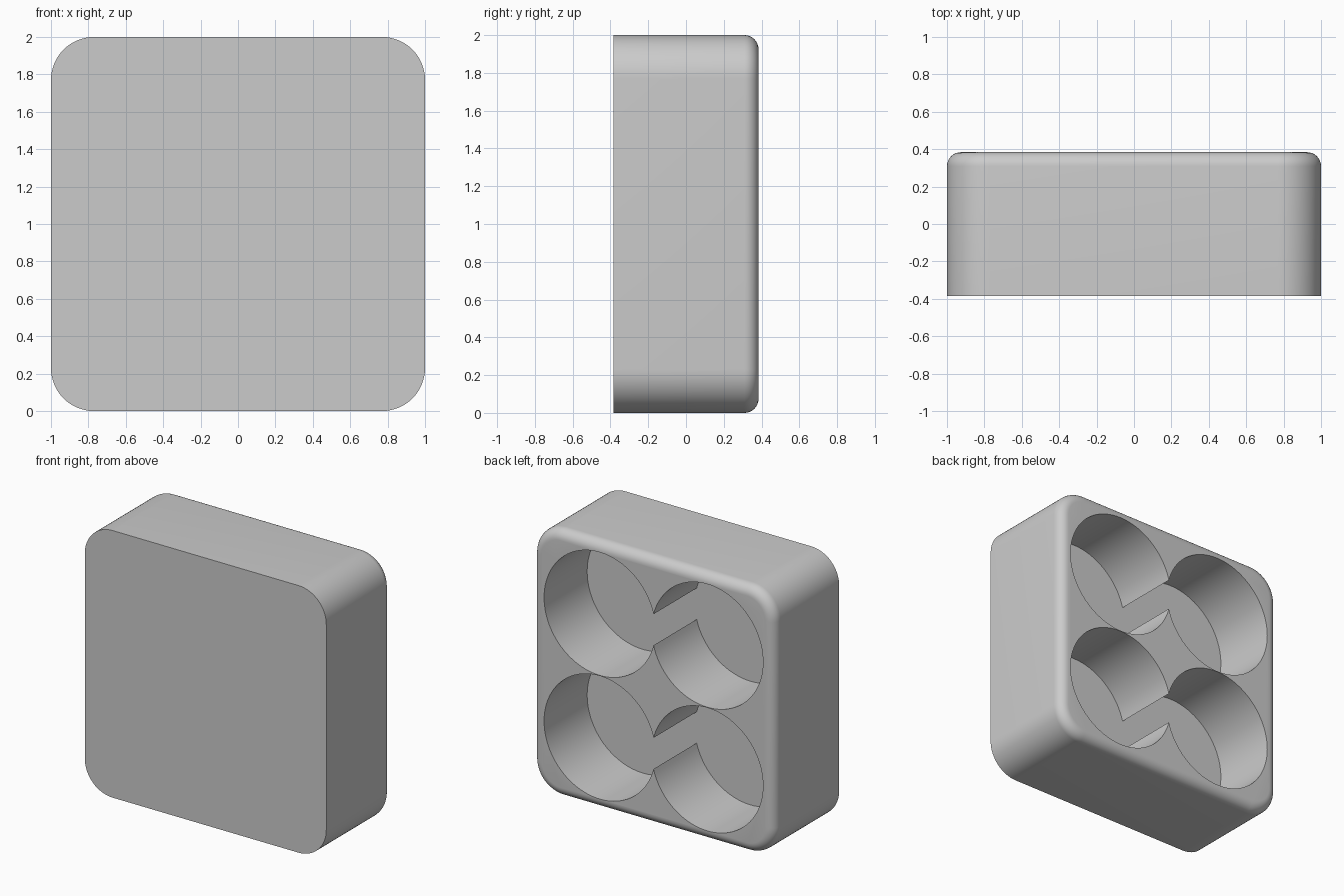
import bpy
import bmesh
from math import cos, sin, pi, acos, radians
from mathutils import Vector

HALF_DEPTH = 0.384
CORNER = 0.23        # radius of the block's corners
FILLET = 0.075       # rounding of the back rim
CUP_R = 0.461
CUP_X, CUP_Z = 0.446, 0.463
CUP_DEPTH = 0.51

if "Cube" in bpy.data.objects:
    bpy.data.objects.remove(bpy.data.objects["Cube"], do_unlink=True)

grey = bpy.data.materials.new("light grey")
grey.use_nodes = True
grey.diffuse_color = (0.6, 0.6, 0.6, 1)
grey.node_tree.nodes["Principled BSDF"].inputs["Base Color"].default_value = grey.diffuse_color


def arc(cx, cz, r, start, end, steps):
    """Points (x, z) along an arc."""
    return [(cx + r * cos(start + (end - start) * i / steps),
             cz + r * sin(start + (end - start) * i / steps)) for i in range(steps + 1)]


def add_prism(bm, outline, y0, y1):
    """Extrude an (x, z) outline from y0 to y1; return the edges of the y1 end."""
    face = bm.faces.new([bm.verts.new((x, y0, z)) for x, z in outline])
    new = bmesh.ops.extrude_face_region(bm, geom=[face])["geom"]
    verts = [g for g in new if isinstance(g, bmesh.types.BMVert)]
    bmesh.ops.translate(bm, verts=verts, vec=Vector((0, y1 - y0, 0)))
    bmesh.ops.recalc_face_normals(bm, faces=bm.faces)
    return [g for g in new if isinstance(g, bmesh.types.BMEdge)]


def make_object(name, bm):
    mesh = bpy.data.meshes.new(name)
    bm.to_mesh(mesh)
    bm.free()
    mesh.materials.append(grey)
    obj = bpy.data.objects.new(name, mesh)
    bpy.context.collection.objects.link(obj)
    return obj


# Block: rounded square with a sharp front and a filleted back rim
outline = []
for k, (sx, sz) in enumerate([(1, 1), (-1, 1), (-1, -1), (1, -1)]):
    outline += arc(sx * (1 - CORNER), 1 + sz * (1 - CORNER), CORNER,
                   k * pi / 2, (k + 1) * pi / 2, 16)
bm = bmesh.new()
rim = add_prism(bm, outline, -HALF_DEPTH, HALF_DEPTH)
bmesh.ops.bevel(bm, geom=rim, offset=FILLET, segments=8, profile=0.5, affect='EDGES')
block = make_object("holder_block", bm)

# Cutter: in each row two round cups merge where they overlap
bm = bmesh.new()
a = acos(CUP_X / CUP_R)
for z in (1 - CUP_Z, 1 + CUP_Z):
    left = arc(CUP_X, z, CUP_R, -pi + a, pi - a, 80)
    right = arc(-CUP_X, z, CUP_R, a, 2 * pi - a, 80)
    add_prism(bm, left[:-1] + right[:-1], HALF_DEPTH - CUP_DEPTH, HALF_DEPTH + 0.2)
cutter = make_object("cup_cutter", bm)
cutter.hide_render = True

# Cut the cups and bake the result
cut = block.modifiers.new("cups", 'BOOLEAN')
cut.operation = 'DIFFERENCE'
cut.solver = 'EXACT'
cut.object = cutter
bpy.ops.object.select_all(action='DESELECT')
block.select_set(True)
bpy.context.view_layer.objects.active = block
bpy.ops.object.modifier_apply(modifier=cut.name)
bpy.data.objects.remove(cutter, do_unlink=True)
bpy.ops.object.shade_smooth_by_angle(angle=radians(30))
